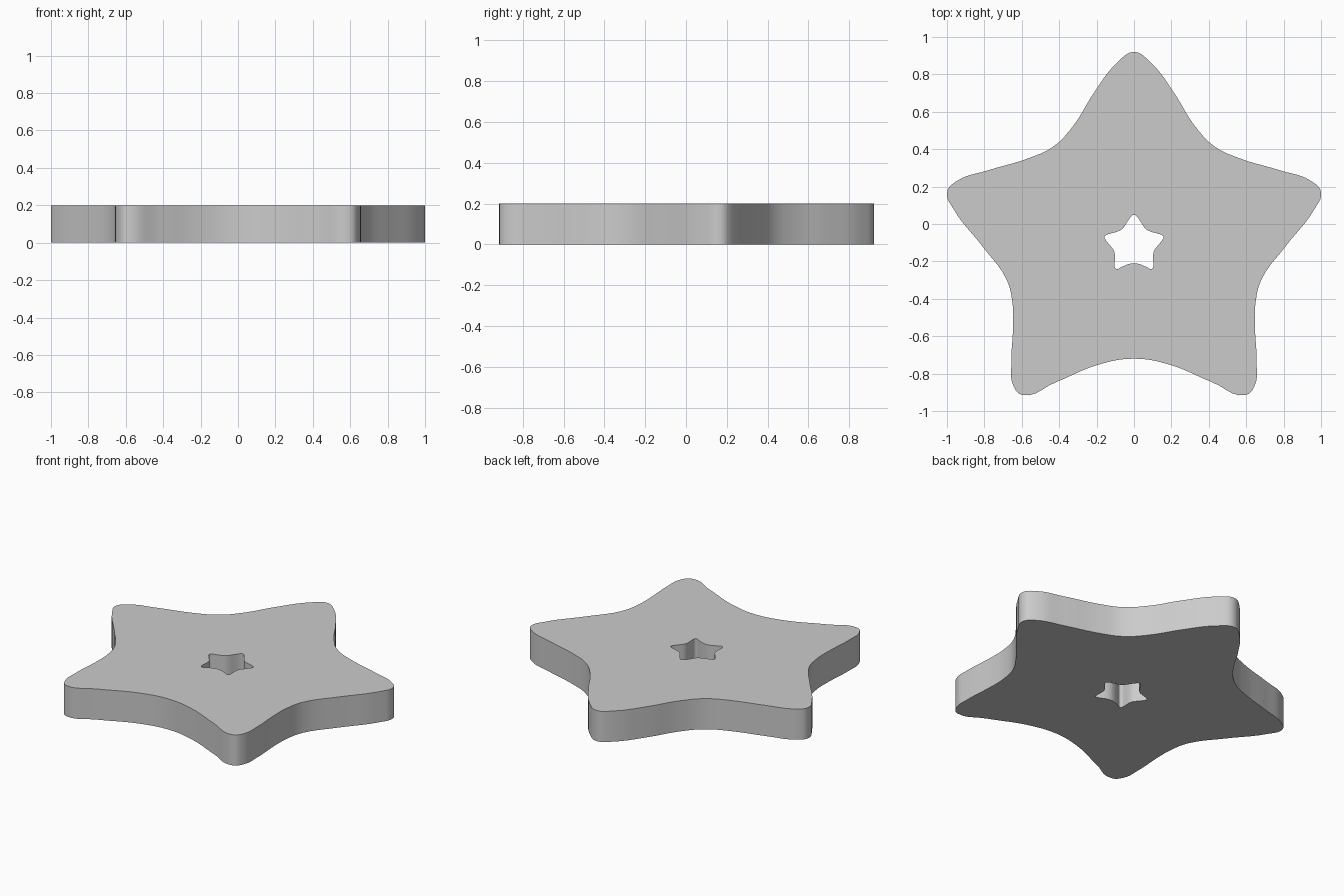
import bpy, math

if "Cube" in bpy.data.objects:
    bpy.data.objects.remove(bpy.data.objects["Cube"])

# Right half of the rounded star outline, top tip to bottom notch
half = [(0, 0.92), (0.085, 0.868), (0.215, 0.70), (0.325, 0.525), (0.43, 0.415), (0.56, 0.353),
        (0.78, 0.287), (0.95, 0.228), (1.0, 0.17), (0.965, 0.08), (0.81, -0.12),
        (0.68, -0.30), (0.65, -0.42), (0.646, -0.53), (0.656, -0.75),
        (0.647, -0.86), (0.60, -0.913), (0.42, -0.847), (0.19, -0.752), (0, -0.72)]
outline = half + [(-x, y) for x, y in reversed(half[1:-1])]

curve = bpy.data.curves.new("star_plate", 'CURVE')
curve.dimensions = '2D'
curve.fill_mode = 'BOTH'
curve.extrude = 0.1
curve.resolution_u = 5


def add_star(scale, shift):
    spline = curve.splines.new('BEZIER')
    spline.bezier_points.add(len(outline) - 1)
    for p, (x, y) in zip(spline.bezier_points, outline):
        p.co = (x * scale, y * scale + shift, 0)
        p.handle_left_type = p.handle_right_type = 'AUTO'
    spline.use_cyclic_u = True


# Outer rim, and the small matching star hole
add_star(1.0, 0.0)
add_star(0.158, -0.096)

star = bpy.data.objects.new("star_plate", curve)
bpy.context.collection.objects.link(star)
star.location.z = 0.1
bpy.context.view_layer.objects.active = star
star.select_set(True)
bpy.ops.object.convert(target='MESH')

# Weld caps to walls, smooth the rounded sides
star = bpy.context.object
bpy.ops.object.mode_set(mode='EDIT')
bpy.ops.mesh.select_all(action='SELECT')
bpy.ops.mesh.remove_doubles(threshold=0.0001)
bpy.ops.mesh.normals_make_consistent(inside=False)
bpy.ops.object.mode_set(mode='OBJECT')
bpy.ops.object.shade_smooth_by_angle(angle=math.radians(30))
